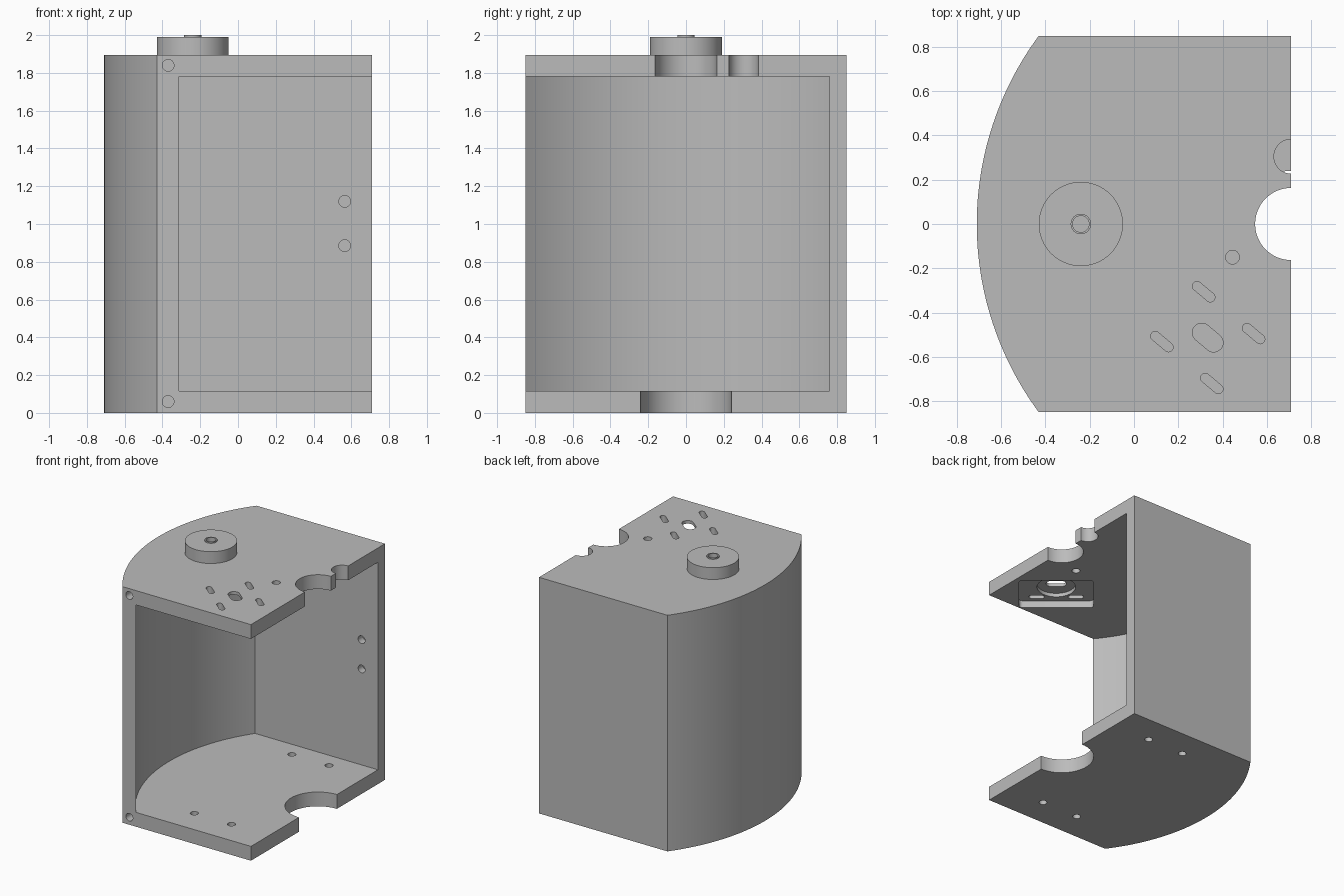
import bpy
import bmesh
from math import asin, cos, sin, pi, radians
from mathutils import Matrix, Vector

cube = bpy.data.objects.get("Cube")
if cube:
    bpy.data.objects.remove(cube, do_unlink=True)

grey = bpy.data.materials.new("plain grey")
grey.use_nodes = True
COLOUR = (0.5, 0.5, 0.5, 1)
grey.diffuse_color = COLOUR
grey.node_tree.nodes["Principled BSDF"].inputs["Base Color"].default_value = COLOUR


def prism(name, outline, z0, z1, matrix=None):
    """Extrude a closed outline from z0 to z1."""
    bm = bmesh.new()
    face = bm.faces.new([bm.verts.new((x, y, z0)) for x, y in outline])
    top = bmesh.ops.extrude_face_region(bm, geom=[face])["geom"]
    bmesh.ops.translate(bm, vec=(0, 0, z1 - z0),
                        verts=[v for v in top if isinstance(v, bmesh.types.BMVert)])
    if matrix:
        bm.transform(matrix)
    bmesh.ops.recalc_face_normals(bm, faces=bm.faces)
    mesh = bpy.data.meshes.new(name)
    bm.to_mesh(mesh)
    bm.free()
    mesh.materials.append(grey)
    obj = bpy.data.objects.new(name, mesh)
    bpy.context.collection.objects.link(obj)
    return obj


def arc(cx, cy, r, a0, a1, n):
    return [(cx + r * cos(a0 + (a1 - a0) * i / n),
             cy + r * sin(a0 + (a1 - a0) * i / n)) for i in range(n + 1)]


def circle(cx, cy, r, n=48):
    return arc(cx, cy, r, 0, 2 * pi, n)[:-1]


def stadium(length, width):
    r, h = width / 2, (length - width) / 2
    return arc(h, 0, r, -pi / 2, pi / 2, 12) + arc(-h, 0, r, pi / 2, 3 * pi / 2, 12)


def rounded_rect(w, d, r):
    pts = []
    for k, (sx, sy) in enumerate(((1, 1), (-1, 1), (-1, -1), (1, -1))):
        pts += arc(sx * (w / 2 - r), sy * (d / 2 - r), r, k * pi / 2, (k + 1) * pi / 2, 6)
    return pts


def cut(target, outline, z0, z1, matrix=None):
    """Subtract a prism and discard it."""
    cutter = prism("cutter", outline, z0, z1, matrix)
    cutter.hide_render = True
    mod = target.modifiers.new("cut", "BOOLEAN")
    mod.operation, mod.solver, mod.object = "DIFFERENCE", "EXACT", cutter
    bpy.context.view_layer.objects.active = target
    bpy.ops.object.modifier_apply(modifier=mod.name)
    bpy.data.objects.remove(cutter, do_unlink=True)


def smooth(obj):
    bpy.ops.object.select_all(action="DESELECT")
    obj.select_set(True)
    bpy.context.view_layer.objects.active = obj
    bpy.ops.object.shade_smooth_by_angle(angle=radians(30))


RIGHT, DEPTH, HEIGHT = 0.71, 0.85, 1.895
FLOOR, CEILING = 0.115, 1.78
BOW_X, BOW_R, WALL = 0.72, 1.43, 0.093


def bowed(radius, right, front, back):
    """Outline with a bowed left side and straight other sides."""
    a_back, a_front = pi - asin(back / radius), pi + asin(-front / radius)
    return ([(right, front), (right, back)]
            + arc(BOW_X, 0, radius, a_back, a_front, 64))


# Casing with a bowed left wall, a flat back wall, and open front and right
casing = prism("casing", bowed(BOW_R, RIGHT, -DEPTH, DEPTH), 0, HEIGHT)
cut(casing, bowed(BOW_R - WALL, 1, -0.95, 0.76), FLOOR, CEILING)

# Round notches in the right edges of floor and ceiling
cut(casing, circle(RIGHT, 0, 0.24, 64), -0.1, 0.2)
cut(casing, circle(RIGHT, 0, 0.163, 64), 1.7, 2)
cut(casing, circle(RIGHT, 0.305, 0.078), 1.7, 2)

# Floor mounting holes
for x in (0.045, 0.375):
    for y in (-0.618, 0.618):
        cut(casing, circle(x, y, 0.03, 32), -0.1, 0.2)

# Pocket under the ceiling, with a round recess and adjusting slots
mount = Matrix.Translation((0.333, -0.513, 0)) @ Matrix.Rotation(radians(-40), 4, "Z")
cut(casing, rounded_rect(0.56, 0.41, 0.03), 1.7, 1.84, mount)
cut(casing, circle(0, 0, 0.145), 1.7, 1.87, mount)
cut(casing, stadium(0.155, 0.085), 1.7, 2, mount)
for sx in (-1, 1):
    for sy in (-1, 1):
        spot = Matrix.Translation((sx * 0.147, sy * 0.147, 0))
        cut(casing, stadium(0.12, 0.042), 1.7, 2, mount @ spot)
cut(casing, circle(0.445, -0.15, 0.031, 32), 1.7, 2)

# Blind screw holes in the front edge and inside the back wall
face_front = Matrix.Rotation(pi / 2, 4, "X")
for x, z, y, deep in ((-0.37, 0.06, -DEPTH, 0.15), (-0.37, 1.84, -DEPTH, 0.15),
                      (0.565, 0.885, 0.76, 0.06), (0.565, 1.12, 0.76, 0.06)):
    cut(casing, circle(0, 0, 0.031, 32), -deep, 0.05,
        Matrix.Translation((x, y, z)) @ face_front)
smooth(casing)

# Round boss on top with a small bored collar
KNOB_X = -0.24
boss = prism("top_boss", circle(KNOB_X, 0, 0.19, 64), HEIGHT, 1.99)
cut(boss, circle(KNOB_X, 0, 0.046, 32), 1.92, 2.1)
smooth(boss)
collar = prism("boss_collar", circle(KNOB_X, 0, 0.046, 32), 1.92, 2)
cut(collar, circle(KNOB_X, 0, 0.037, 32), 1.935, 2.1)
smooth(collar)
